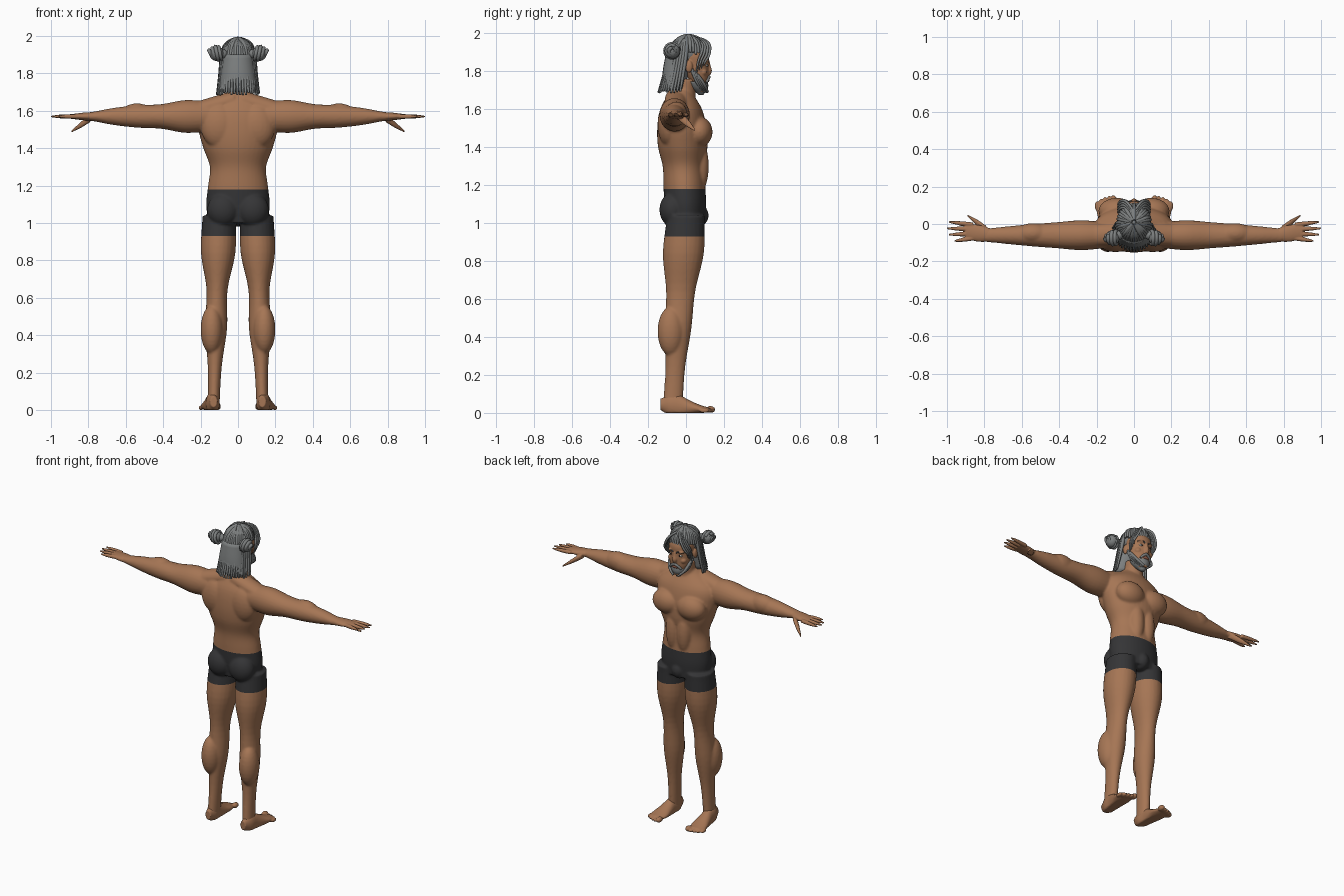
import bpy, bmesh, random
from math import sin, cos, pi, radians
from mathutils import Matrix, Vector

random.seed(4)
cube = bpy.data.objects.get("Cube")
if cube:
    bpy.data.objects.remove(cube, do_unlink=True)


def material(name, *colour):
    m = bpy.data.materials.new(name)
    m.diffuse_color = (*colour, 1)
    m.use_nodes = True
    shader = m.node_tree.nodes["Principled BSDF"]
    shader.inputs["Base Color"].default_value = (*colour, 1)
    shader.inputs["Roughness"].default_value = 0.8
    return m


SKIN = material("warm skin", .38, .18, .09)
HAIR = material("grey hair", .2, .21, .21)
BROW = material("dark brow", .07, .07, .07)
CLOTH = material("charcoal cloth", .035, .035, .037)
WHITE = material("eye white", .7, .7, .65)
IRIS = material("dark iris", .03, .02, .02)
LIP = material("lip", .3, .11, .07)


def smooth_value(values, t):
    """Sample a smooth curve through evenly spaced values, t from zero to one."""
    last = len(values) - 1
    i = min(int(t * last), last - 1)
    f = t * last - i
    p, q, r, s = (values[max(0, min(last, i + k))] for k in (-1, 0, 1, 2))
    return q + f / 2 * (r - p + f * (2 * p - 5 * q + 4 * r - s + f * (3 * q - p - 3 * r + s)))


def loft(bm, start, end, widths, depths, axis="Z", side=1, sides=24):
    """Skin elliptical rings along a line, with radii flowing evenly from end to end."""
    start, end = Vector(start), Vector(end)
    count = 5 * (len(widths) - 1)
    rings = []
    for i in range(count + 1):
        t = i / count
        x, y, z = start.lerp(end, t)
        a, b = smooth_value(widths, t), smooth_value(depths, t)
        ring = []
        for k in range(sides):
            u, v = a * cos(2 * pi * k / sides), b * sin(2 * pi * k / sides)
            dx, dy, dz = {"X": (0, u, v), "Y": (u, 0, v), "Z": (u, v, 0)}[axis]
            ring.append(bm.verts.new(((x + dx) * side, y + dy, max(0, z + dz))))
        rings.append(ring)
    for low, high in zip(rings, rings[1:]):
        for k in range(sides):
            bm.faces.new((low[k], low[k - 1], high[k - 1], high[k]))
    bm.faces.new(rings[0])
    bm.faces.new(rings[-1])


def ball(bm, centre, radii, side=1):
    x, y, z = centre
    matrix = Matrix.Translation((x * side, y, z)) @ Matrix.Diagonal((*radii, 1))
    bmesh.ops.create_uvsphere(bm, u_segments=24, v_segments=14, radius=1, matrix=matrix)


def add_object(name, data):
    ob = bpy.data.objects.new(name, data)
    bpy.context.collection.objects.link(ob)
    return ob


def evaluated_mesh(ob):
    graph = bpy.context.evaluated_depsgraph_get()
    return bpy.data.meshes.new_from_object(ob.evaluated_get(graph))


def finish(name, bm, mat, voxel=0, smooth=0):
    """Make an object, optionally fusing its pieces into one skin."""
    bmesh.ops.recalc_face_normals(bm, faces=bm.faces[:])
    mesh = bpy.data.meshes.new(name)
    bm.to_mesh(mesh)
    bm.free()
    ob = add_object(name, mesh)
    if voxel:
        fuse = ob.modifiers.new("fuse", "REMESH")
        fuse.mode, fuse.voxel_size = "VOXEL", voxel
        relax = ob.modifiers.new("relax", "SMOOTH")
        relax.iterations = smooth
        fused = evaluated_mesh(ob)
        ob.modifiers.clear()
        ob.data = fused
    ob.data.materials.clear()
    ob.data.materials.append(mat)
    ob.data.shade_smooth()
    return ob


def strands(name, paths, thickness, mat):
    """Round locks that taper towards the tip, one per list of points."""
    curve = bpy.data.curves.new(name, "CURVE")
    curve.dimensions, curve.bevel_depth, curve.bevel_resolution = "3D", thickness, 1
    curve.resolution_u, curve.use_fill_caps = 4, True
    for points in paths:
        spline = curve.splines.new("NURBS")
        spline.points.add(len(points) - 1)
        for i, (p, co) in enumerate(zip(spline.points, points)):
            p.co = (*co, 1)
            p.radius = 1 - (i / len(points)) ** 3
        spline.order_u, spline.use_endpoint_u = 3, True
    guide = add_object(name + " guide", curve)
    mesh = evaluated_mesh(guide)
    bpy.data.objects.remove(guide)
    mesh.materials.clear()
    mesh.materials.append(mat)
    mesh.shade_smooth()
    add_object(name, mesh)


# Body: torso, neck, muscles, arms and legs fused together
bm = bmesh.new()
loft(bm, (0, 0, 1), (0, -.03, 1.7), (.16, .17, .16, .15, .185, .21, .2, .07),
     (.1, .11, .11, .11, .13, .13, .11, .06), sides=40)
loft(bm, (0, -.02, 1.6), (0, 0, 1.76), (.07, .06, .06), (.07, .06, .06))
ball(bm, (0, .06, 1.04), (.05, .06, .06))
muscles = {
    "chest": ((.09, .07, 1.48), (.1, .07, .08)),
    "shoulder blade": ((.1, -.09, 1.52), (.1, .06, .12)),
    "stomach": ((.04, .07, 1.3), (.05, .05, .14)),
    "lower back": ((.05, -.06, 1.3), (.05, .05, .13)),
    "buttock": ((.08, -.07, 1.07), (.085, .07, .09)),
    "forearm": ((.54, -.05, 1.58), (.09, .055, .06)),
    "knee": ((.12, 0, .6), (.035, .04, .05)),
    "calf": ((.14, -.08, .43), (.06, .07, .13)),
}
for s in (1, -1):
    for centre, radii in muscles.values():
        ball(bm, centre, radii, s)
    loft(bm, (.02, -.05, 1.66), (.22, -.06, 1.6), (.06, .06, .06), (.05, .05, .05), "X", s)
    loft(bm, (.15, -.06, 1.57), (.8, -.06, 1.57), (.07, .08, .07, .06, .048, .036),
         (.08, .088, .066, .06, .045, .022), "X", s)
    loft(bm, (.1, 0, 1.04), (.13, -.07, .04), (.09, .092, .056, .06, .038, .032),
         (.1, .108, .077, .07, .052, .052), "Z", s)
body = finish("body", bm, SKIN, .007, 6)

# Shorts: a band cut cleanly into the body
HEM, WAIST = .93, 1.18
body.data.materials.append(CLOTH)
bm = bmesh.new()
bm.from_mesh(body.data)
for level in (HEM, WAIST):
    bmesh.ops.bisect_plane(bm, geom=bm.verts[:] + bm.edges[:] + bm.faces[:],
                           plane_co=(0, 0, level), plane_no=(0, 0, 1))
for face in bm.faces:
    face.material_index = int(HEM < face.calc_center_median().z < WAIST)
bm.to_mesh(body.data)
bm.free()

# Hands with spread fingers, and feet with toes
hands, feet = bmesh.new(), bmesh.new()
for s in (1, -1):
    loft(hands, (.76, -.06, 1.57), (.9, -.04, 1.57), (.035, .045, .04), (.024, .02, .012), "X", s)
    for k in range(4):
        base, fan = .024 * k - .076, .01 * (k - 1.5)
        tip = 1 - .01 * (k - 2) ** 2
        loft(hands, (.86, base, 1.57), (tip, base + fan, 1.57),
             (.012, .012, .01, .005), (.012, .012, .01, .005), "X", s)
    loft(hands, (.79, -.03, 1.56), (.89, .045, 1.49), (.02, .017, .006), (.02, .016, .006), "X", s)
    loft(feet, (.13, -.135, .045), (.15, .12, .015), (.02, .036, .038, .046, .054, .045),
         (.03, .06, .06, .04, .023, .014), "Y", s)
    for k in range(5):
        r = .018 if k == 0 else .012
        ball(feet, (.11 + .022 * k, .128 - .002 * k * k, r), (r, .026, r), s)
finish("hands", hands, SKIN, .004, 2)
finish("feet", feet, SKIN, .005, 3)

# Head with nose, brow, cheeks and ears
bm = bmesh.new()
loft(bm, (0, .08, 1.69), (0, .02, 1.97), (.03, .065, .075, .077, .03),
     (.03, .053, .07, .08, .035), sides=32)
loft(bm, (0, .115, 1.85), (0, .12, 1.78), (.01, .012, .018, .012), (.01, .014, .018, .01))
for s in (1, -1):
    ball(bm, (.03, .105, 1.855), (.027, .016, .01), s)
    ball(bm, (.043, .09, 1.795), (.023, .022, .02), s)
    ball(bm, (.08, .015, 1.825), (.012, .02, .033), s)
finish("head", bm, SKIN, .004, 3)

# Eyes and lips
whites, irises, lips = bmesh.new(), bmesh.new(), bmesh.new()
for s in (1, -1):
    ball(whites, (.032, .106, 1.83), (.015, .01, .007), s)
    ball(irises, (.032, .113, 1.83), (.006, .005, .006), s)
ball(lips, (0, .113, 1.75), (.024, .01, .009))
finish("eye_whites", whites, WHITE)
finish("irises", irises, IRIS)
finish("lips", lips, LIP)

# Beard, moustache, side whiskers and eyebrows
bm = bmesh.new()
loft(bm, (0, .08, 1.675), (0, .055, 1.745), (.015, .047, .062), (.013, .048, .06))
finish("beard", bm, HAIR)
whiskers, brows = [], []
for s in (1, -1):
    whiskers.append([(0, .12, 1.77), (.02 * s, .12, 1.767), (.04 * s, .108, 1.74)])
    for k in range(4):
        step = .01 * k
        whiskers.append([(.074 * s, .03 + step, 1.81 - step), (.07 * s, .05 + step, 1.755),
                         (.05 * s, .075 + step, 1.715), (.016 * s, .1 + step / 2, 1.69)])
    brows.append([(.012 * s, .12, 1.85), (.034 * s, .12, 1.863), (.056 * s, .1, 1.853)])
strands("whiskers", whiskers, .01, HAIR)
strands("eyebrows", brows, .005, BROW)


def comb(degrees, levels):
    """A lock combed out from the crown in one direction, by reach and height."""
    u, v = sin(radians(degrees)), cos(radians(degrees))
    ragged = random.uniform(-.007, .007)
    return [(w * u, .01 - 1.1 * w * v - .15 * max(0, 1.9 - z), z + ragged) for w, z in levels]


# Hair: scalp and back volume, under combed locks
bm = bmesh.new()
ball(bm, (0, .01, 1.9), (.084, .096, .08))
loft(bm, (0, -.035, 1.9), (0, -.07, 1.7), (.08, .09, .1), (.07, .07, .06))
finish("scalp_hair", bm, HAIR)
locks = [comb(d, ((.01, 1.98), (.066, 1.965), (.09, 1.89), (.097, 1.79), (.113, 1.69)))
         for d in range(-90, 91, 8)]
locks += [comb(d, ((.01, 1.98), (.055, 1.97), (.085, 1.93), (.09, 1.895)))
          for d in range(98, 263, 9)]
strands("combed_locks", locks, .012, HAIR)

# Loose locks framing the face
loose = []
for s in (1, -1):
    for k in range(4):
        step = .013 * k
        loose.append([(.01 * s, .04 + step, 1.97), (.04 * s, .09 + step, 1.955),
                      (.075 * s, .085 + step, 1.9 - step / 2), (.087 * s, .06 + step, 1.85),
                      (.08 * s, .055 + step, 1.79 + step)])
strands("loose_locks", loose, .008, HAIR)

# Side buns wound from coils
bm, coils = bmesh.new(), []
for s in (1, -1):
    ball(bm, (.115, -.073, 1.907), (.038, .04, .04), s)
    ball(bm, (.085, -.06, 1.905), (.03, .025, .025), s)
    for k, r in enumerate((.036, .038, .03, .016)):
        turns = [a * pi / 6 for a in range(k, k + 14)]
        coils.append([((.096 + .017 * k + .008 * sin(a)) * s, r * cos(a) - .073,
                       1.907 + r * sin(a)) for a in turns])
finish("buns", bm, HAIR)
strands("bun_coils", coils, .011, HAIR)
